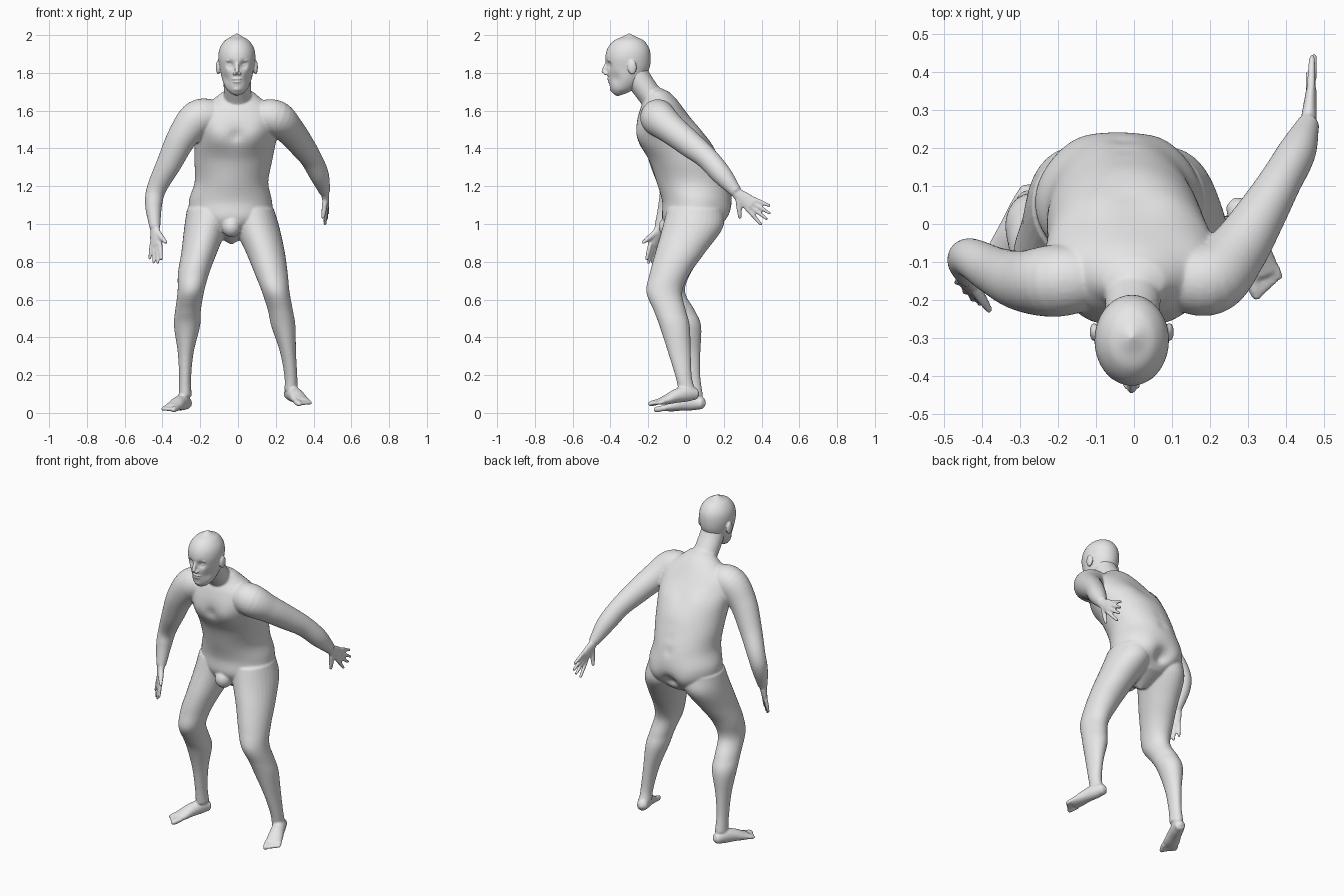
import bpy
import bmesh
import math
from mathutils import Vector, Matrix

cube = bpy.data.objects.get("Cube")
if cube:
    bpy.data.objects.remove(cube, do_unlink=True)

grey = bpy.data.materials.new("plain grey")
grey.use_nodes = True
grey.diffuse_color = (0.8, 0.8, 0.8, 1)
grey.node_tree.nodes["Principled BSDF"].inputs["Base Color"].default_value = (0.8, 0.8, 0.8, 1)


def smooth_path(points, steps):
    """Catmull-Rom through sections (x, y, z, half width, half depth)."""
    pts = [Vector(p) for p in points]
    pts = [pts[0] * 2 - pts[1]] + pts + [pts[-1] * 2 - pts[-2]]
    out = []
    for p, q, r, s in zip(pts, pts[1:], pts[2:], pts[3:]):
        for i in range(steps):
            t = i / steps
            out.append((q * 2 + (r - p) * t + (p * 2 - q * 5 + r * 4 - s) * t ** 2
                        + (q * 3 - p - r * 3 + s) * t ** 3) * 0.5)
    return out + [pts[-2]]


def loft(bm, points, ref=(0, 1, 0), level=False, segs=32, steps=6):
    """Closed elliptical loft; level keeps every ring horizontal."""
    path = smooth_path(points, steps)
    centres = [Vector(p[:3]) for p in path]
    rings, last = [], len(path) - 1
    tangents = []
    for i, p in enumerate(path):
        t = (centres[min(i + 1, last)] - centres[max(i - 1, 0)]).normalized()
        tangents.append(t)
        axis = Vector((0, 0, 1)) if level else t
        u = Vector(ref).cross(axis).normalized()
        v = axis.cross(u)
        ring = []
        for k in range(segs):
            a = math.tau * k / segs
            ring.append(bm.verts.new(centres[i] + u * p[3] * math.cos(a) + v * p[4] * math.sin(a)))
        rings.append(ring)
    for low, high in zip(rings, rings[1:]):
        for k in range(segs):
            n = (k + 1) % segs
            bm.faces.new((low[k], low[n], high[n], high[k]))
    # domed ends
    for i, sign in ((0, -1), (last, 1)):
        size = min(path[i][3], path[i][4])
        tip = bm.verts.new(centres[i] + tangents[i] * sign * size * 0.6)
        for k in range(segs):
            bm.faces.new((rings[i][k], rings[i][(k + 1) % segs], tip))


def ball(bm, centre, size):
    m = Matrix.Translation(centre) @ Matrix.Diagonal((*size, 1))
    bmesh.ops.create_uvsphere(bm, u_segments=24, v_segments=16, radius=1, matrix=m)


def push(bm, centre, radius, offset):
    """Soft sculpting push on the vertices near a point."""
    c, o = Vector(centre), Vector(offset)
    for v in bm.verts:
        d = (v.co - c).length / radius
        if d < 2.5:
            v.co += o * math.exp(-d * d)


def finish(bm, name, voxel, rounds):
    """Fuse the overlapping volumes into one smooth skin."""
    bmesh.ops.recalc_face_normals(bm, faces=bm.faces)
    mesh = bpy.data.meshes.new(name)
    bm.to_mesh(mesh)
    bm.free()
    ob = bpy.data.objects.new(name, mesh)
    bpy.context.collection.objects.link(ob)
    fuse = ob.modifiers.new("fuse", 'REMESH')
    fuse.mode = 'VOXEL'
    fuse.voxel_size = voxel
    fuse.use_smooth_shade = True
    relax = ob.modifiers.new("relax", 'SMOOTH')
    relax.factor = 0.5
    relax.iterations = rounds
    graph = bpy.context.evaluated_depsgraph_get()
    skin = bpy.data.meshes.new_from_object(ob.evaluated_get(graph))
    ob.modifiers.clear()
    ob.data = skin
    skin.name = name
    skin.materials.clear()
    skin.materials.append(grey)
    for p in skin.polygons:
        p.use_smooth = True
        p.material_index = 0


def hand(bm, wrist, knuckles, across, normal, tips, thumb):
    w, k, a = Vector(wrist), Vector(knuckles), Vector(across).normalized()
    loft(bm, [(*w, .028, .022), (*w.lerp(k, .5), .038, .018), (*k, .042, .014)], normal)
    for i, tip in enumerate(tips):
        base, end = k + a * (1.5 - i) * .021 - (k - w) * .1, Vector(tip)
        mid = base.lerp(end, .5)
        loft(bm, [(*base, .012, .012), (*mid, .011, .011), (*end, .008, .008)], normal, segs=12)
    base, end = w.lerp(k, .3) + a * .02, Vector(thumb)
    loft(bm, [(*base, .018, .016), (*base.lerp(end, .55), .014, .014), (*end, .009, .009)], normal, segs=12)


def foot(bm, heel, ball_pt, inner):
    """Heel-to-ball wedge with five toes; inner is the big-toe side sign."""
    h, b = Vector(heel), Vector(ball_pt)
    lift = Vector((0, 0, 1))
    loft(bm, [(*h, .03, .03), (*(h.lerp(b, .25) + lift * .012), .037, .042),
              (*(h.lerp(b, .55) + lift * .012), .041, .037),
              (*(h.lerp(b, .8) + lift * .004), .046, .027), (*b, .047, .018)], (0, 0, 1))
    ahead = (b - h).normalized()
    side = Vector((-ahead.y, ahead.x, 0)).normalized()
    side *= inner if side.x > 0 else -inner
    for i in range(5):
        r = .016 if i == 0 else .0115
        base = b + side * (.034 - i * .018) - ahead * .01
        end = base + ahead * (.062 - i * .007) - lift * .004
        loft(bm, [(*base, r, r), (*base.lerp(end, .6), r, r), (*end, r * .8, r * .8)], (0, 0, 1), segs=12)


# ---- Torso and neck
bm = bmesh.new()
loft(bm, [(-.035, .03, .96, .12, .12), (-.035, .045, 1.03, .21, .17), (-.04, .057, 1.12, .22, .183),
          (-.035, .035, 1.22, .195, .19), (-.025, -.005, 1.33, .205, .187), (-.015, -.055, 1.43, .215, .188),
          (-.005, -.105, 1.53, .23, .152), (-.002, -.125, 1.6, .21, .12), (-.002, -.135, 1.66, .13, .085),
          (0, -.15, 1.7, .08, .06)], level=True, segs=64)
for s in (-1, 1):
    push(bm, (s * .1 - .01, -.23, 1.47), .075, (0, -.022, 0))       # chest
    push(bm, (s * .11 - .035, .2, 1.05), .08, (0, .018, 0))         # seat
    push(bm, (s * .1 - .01, .04, 1.5), .07, (0, .015, 0))           # shoulder blades
push(bm, (-.01, -.25, 1.47), .03, (0, .012, 0))
push(bm, (-.035, .23, 1.02), .045, (0, -.045, 0))
for i in range(5):
    push(bm, (-.03 + i * .005, .21 - i * .04, 1.22 + i * .065), .03, (0, -.008, -.005))
loft(bm, [(0, -.12, 1.58, .09, .08), (-.002, -.175, 1.66, .075, .065),
          (-.004, -.24, 1.75, .072, .066), (-.005, -.28, 1.82, .07, .07)])
ball(bm, (-.035, -.09, .985), (.05, .055, .055))

# ---- Legs
loft(bm, [(.07, .05, 1.08, .12, .15), (.1, .035, .98, .12, .16), (.145, -.03, .85, .103, .132),
          (.175, -.085, .74, .088, .107), (.2, -.115, .64, .073, .095), (.225, -.085, .54, .066, .085),
          (.24, -.06, .46, .064, .08), (.265, -.035, .32, .042, .06), (.28, -.012, .19, .034, .043),
          (.28, .005, .12, .034, .045)], level=True)
loft(bm, [(-.135, .05, 1.08, .135, .15), (-.17, .035, .98, .115, .16), (-.205, -.03, .85, .095, .132),
          (-.235, -.08, .74, .083, .105), (-.25, -.1, .64, .07, .095), (-.265, -.04, .54, .068, .088),
          (-.27, 0, .46, .069, .08), (-.277, .02, .32, .042, .056), (-.28, .032, .19, .032, .044),
          (-.28, .045, .09, .034, .045)], level=True)
foot(bm, (.27, .055, .1), (.34, -.135, .06), -1)
foot(bm, (-.27, .09, .05), (-.355, -.105, .026), 1)

# ---- Arms
loft(bm, [(.11, -.14, 1.57, .085, .085), (.2, -.145, 1.56, .095, .095), (.27, -.075, 1.5, .08, .08),
          (.335, .025, 1.42, .066, .07), (.385, .11, 1.35, .056, .06), (.43, .19, 1.26, .05, .054),
          (.46, .265, 1.17, .029, .032)], (0, 0, 1))
loft(bm, [(-.11, -.14, 1.57, .085, .085), (-.21, -.15, 1.56, .097, .095), (-.295, -.15, 1.46, .08, .08),
          (-.365, -.125, 1.32, .066, .064), (-.43, -.09, 1.19, .052, .052), (-.447, -.1, 1.1, .045, .047),
          (-.44, -.14, .98, .028, .028)])

# ---- Hands, fingers listed from the thumb side
hand(bm, (.46, .265, 1.165), (.468, .35, 1.1), (0, -.6, -.8), (1, 0, 0),
     [(.46, .4, .995), (.47, .43, 1.025), (.475, .445, 1.055), (.47, .445, 1.095)], (.45, .285, 1.03))
hand(bm, (-.44, -.14, .98), (-.433, -.17, .885), (.7, -.7, 0), (.7, .7, 0),
     [(-.405, -.21, .81), (-.425, -.2, .79), (-.447, -.18, .793), (-.468, -.155, .815)], (-.38, -.23, .9))
finish(bm, "body", .0065, 3)

# ---- Head
bm = bmesh.new()
mid = -.006
loft(bm, [(mid, -.352, 1.692, .034, .036), (mid, -.336, 1.715, .056, .064), (mid, -.32, 1.76, .076, .09),
          (mid, -.308, 1.82, .089, .113), (mid, -.307, 1.88, .098, .12), (mid, -.305, 1.93, .091, .11),
          (mid, -.303, 1.97, .065, .08), (mid, -.301, 1.992, .03, .035)], level=True, segs=64, steps=8)
for s in (-1, 1):
    push(bm, (mid + s * .036, -.415, 1.842), .02, (0, .02, 0))      # eye sockets
    push(bm, (mid + s * .06, -.375, 1.77), .03, (-s * .006, .006, 0))
    ball(bm, (mid + s * .034, -.387, 1.841), (.015, .016, .011))    # eyes
    ball(bm, (mid + s * .034, -.4, 1.866), (.026, .014, .008))      # brows
    ball(bm, (mid + s * .099, -.285, 1.83), (.012, .024, .038))     # ears
    ball(bm, (mid + s * .012, -.424, 1.797), (.01, .013, .009))     # nostrils
loft(bm, [(mid, -.405, 1.865, .011, .012), (mid, -.422, 1.835, .011, .014),
          (mid, -.436, 1.803, .012, .013)], segs=16)                # nose
ball(bm, (mid, -.405, 1.768), (.028, .013, .007))                   # upper lip
ball(bm, (mid, -.402, 1.753), (.024, .013, .007))                   # lower lip
ball(bm, (mid, -.382, 1.718), (.028, .022, .02))                    # chin
finish(bm, "head", .0045, 2)
